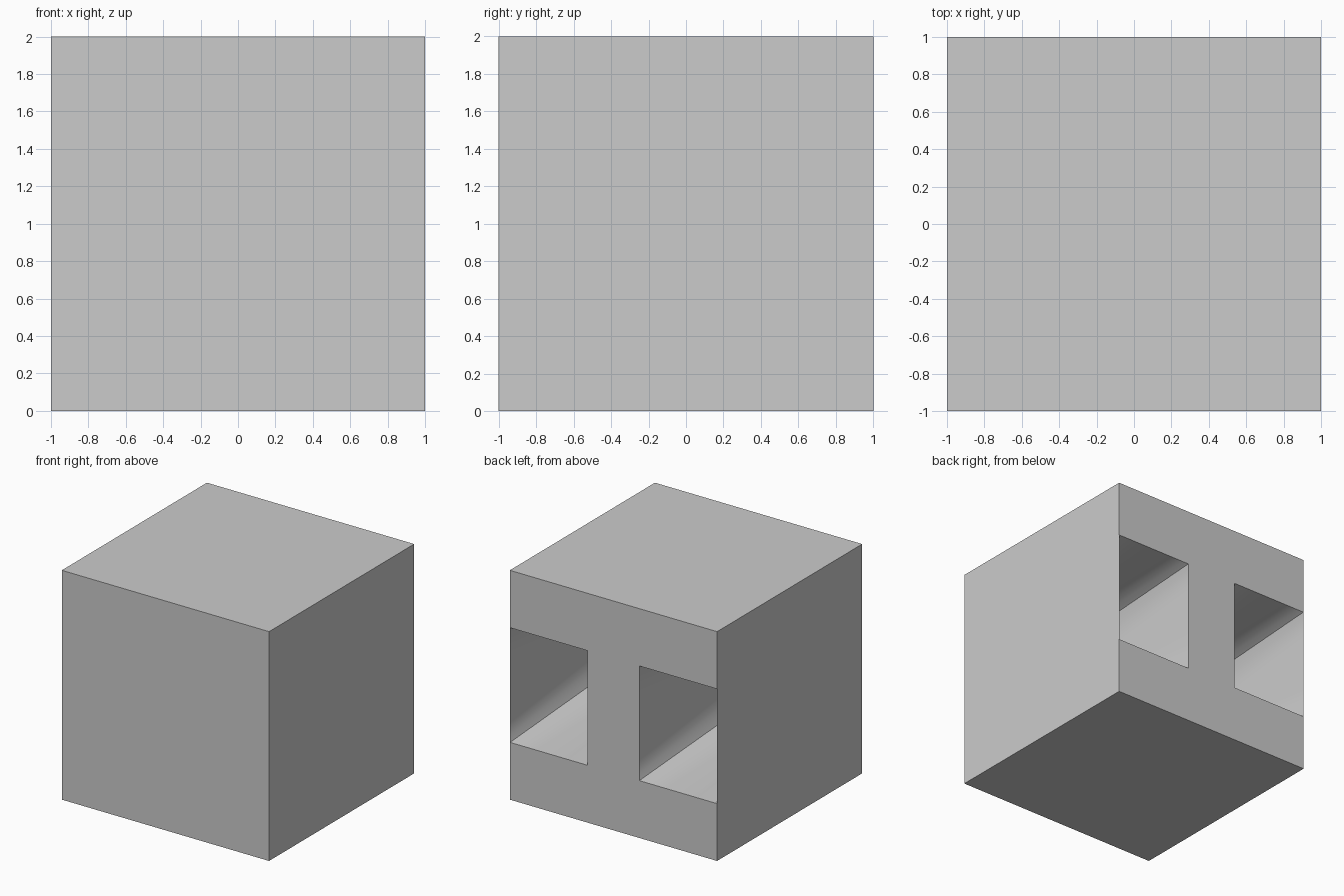
import bpy, bmesh, math

if "Cube" in bpy.data.objects:
    bpy.data.objects.remove(bpy.data.objects["Cube"])


def make_object(name, bm):
    mesh = bpy.data.meshes.new(name)
    bm.to_mesh(mesh)
    bm.free()
    obj = bpy.data.objects.new(name, mesh)
    bpy.context.collection.objects.link(obj)
    return obj


# Cube shell whose back wall is an I shape, leaving two openings
bm = bmesh.new()
bmesh.ops.create_cube(bm, size=2)
bmesh.ops.translate(bm, verts=bm.verts, vec=(0, 0, 1))
back = [f for f in bm.faces if f.normal.y > 0.9]
bmesh.ops.delete(bm, geom=back, context='FACES_ONLY')
for x0, x1, z0, z1 in [(-1, 1, 0, 0.5), (-0.25, 0.25, 0.5, 1.5), (-1, 1, 1.5, 2)]:
    corners = [(x0, z0), (x0, z1), (x1, z1), (x1, z0)]
    bm.faces.new([bm.verts.new((x, 1, z)) for x, z in corners])
bmesh.ops.remove_doubles(bm, verts=bm.verts, dist=1e-5)
make_object("cube_shell", bm)


# Passage: a square-cornered opening that blends into a round far end
def passage(name, cx, steps=8, hw=0.375, hh=0.5, cut=0.25, radius=0.375):
    bm = bmesh.new()
    near, far = [], []
    for k in range(4):
        # signs of the four corners, counter-clockwise
        sx, sz = [(1, 1), (-1, 1), (-1, -1), (1, -1)][k]
        for i in range(steps + 1):
            t = i / steps
            u = t if k % 2 == 0 else 1 - t
            x = hw - cut * max(0, 2 * u - 1)
            z = hh - cut * max(0, 1 - 2 * u)
            a = math.pi / 2 * (k + t)
            # stay just inside the outer wall
            px = max(-0.997, min(0.997, cx + sx * x))
            qx = max(-0.997, min(0.997, cx + radius * math.cos(a)))
            near.append(bm.verts.new((px, 1, 1 + sz * z)))
            far.append(bm.verts.new((qx, -0.997, 1 + radius * math.sin(a))))
    n = len(near)
    for i in range(n):
        j = (i + 1) % n
        bm.faces.new([near[i], far[i], far[j], near[j]])
    bmesh.ops.remove_doubles(bm, verts=bm.verts, dist=1e-5)
    obj = make_object(name, bm)
    bpy.ops.object.select_all(action='DESELECT')
    obj.select_set(True)
    bpy.context.view_layer.objects.active = obj
    bpy.ops.object.shade_smooth_by_angle(angle=math.radians(30))


for name, cx in [("right_passage", 0.625), ("left_passage", -0.625)]:
    passage(name, cx)
